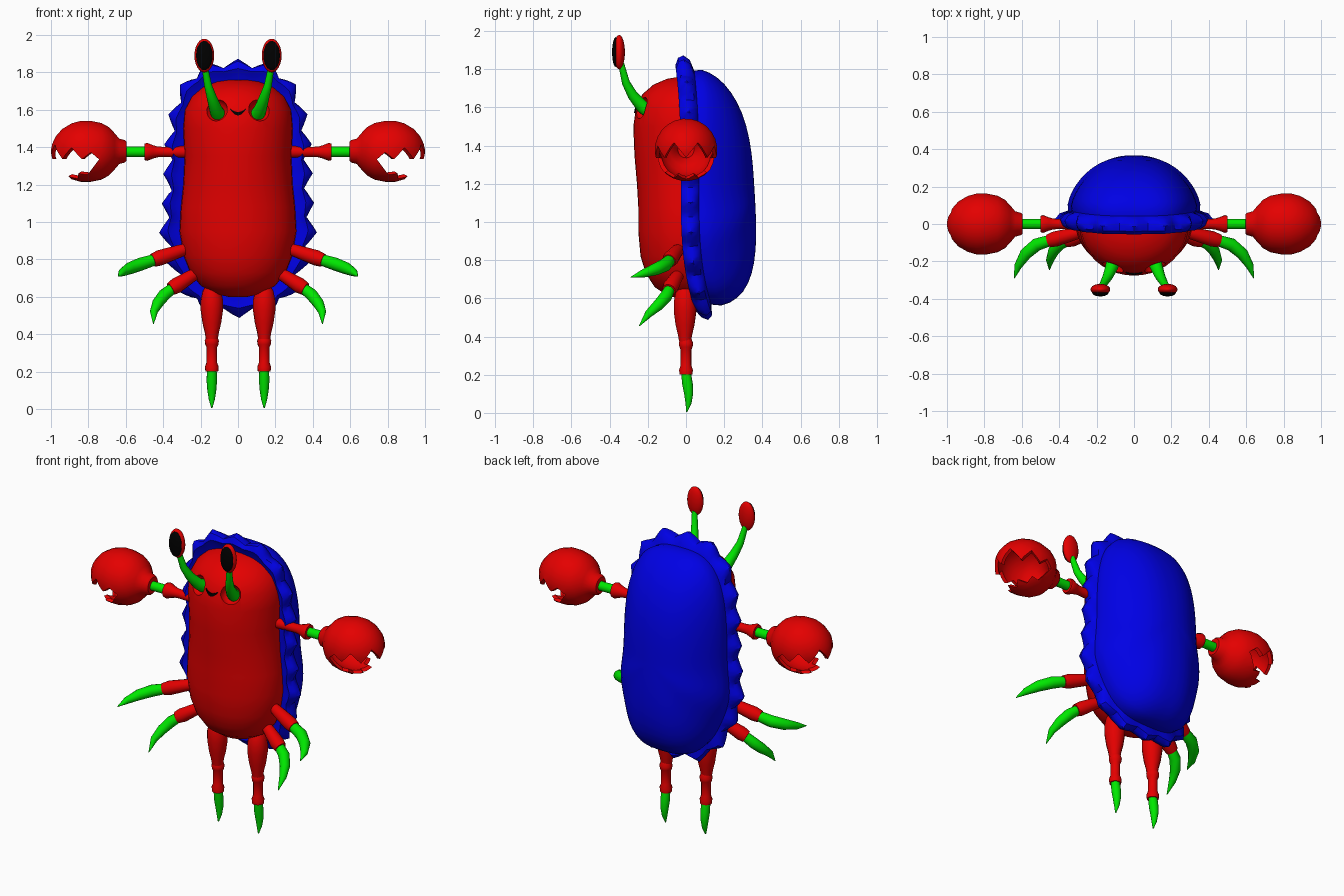
import bpy, bmesh, math
from mathutils import Vector

if "Cube" in bpy.data.objects:
    bpy.data.objects.remove(bpy.data.objects["Cube"])


def material(name, rgb):
    m = bpy.data.materials.new(name)
    m.diffuse_color = (*rgb, 1)
    m.use_nodes = True
    m.node_tree.nodes["Principled BSDF"].inputs["Base Color"].default_value = m.diffuse_color
    return m


RED = material("red", (0.78, 0, 0))
BLUE = material("blue", (0, 0, 0.78))
GREEN = material("green", (0, 0.8, 0))
BLACK = material("black", (0, 0, 0))


def make(name, verts, faces, mat, angle=40):
    me = bpy.data.meshes.new(name)
    me.from_pydata([tuple(v) for v in verts], [], faces)
    bm = bmesh.new()
    bm.from_mesh(me)
    bmesh.ops.recalc_face_normals(bm, faces=bm.faces)
    bm.to_mesh(me)
    bm.free()
    ob = bpy.data.objects.new(name, me)
    bpy.context.collection.objects.link(ob)
    me.materials.append(mat)
    smooth(ob, angle)
    return ob


def activate(ob):
    bpy.ops.object.select_all(action='DESELECT')
    ob.select_set(True)
    bpy.context.view_layer.objects.active = ob


def smooth(ob, angle=40):
    activate(ob)
    bpy.ops.object.shade_smooth_by_angle(angle=math.radians(angle))


def skin(name, rings, mat, angle=40):
    """Bridge a list of equal-sized rings and cap both ends."""
    n = len(rings[0])
    verts = [p for r in rings for p in r]
    faces = [(i * n + j, i * n + (j + 1) % n, (i + 1) * n + (j + 1) % n, (i + 1) * n + j)
             for i in range(len(rings) - 1) for j in range(n)]
    faces += [tuple(range(n)), tuple(range(len(verts) - n, len(verts)))]
    return make(name, verts, faces, mat, angle)


def tube(name, pts, radii, mat, side=1, sides=14, angle=40):
    """Round tube of varying radius along a path, mirrored in x by side."""
    pts = [Vector((p[0] * side, p[1], p[2])) for p in pts]
    rings = []
    for i, p in enumerate(pts):
        t = (pts[min(i + 1, len(pts) - 1)] - pts[max(i - 1, 0)]).normalized()
        u = t.cross(Vector((0.05, 1, 0.1))).normalized()
        v = t.cross(u)
        rings.append([p + radii[i] * (u * math.cos(a) + v * math.sin(a))
                      for a in (2 * math.pi * k / sides for k in range(sides))])
    return skin(name, rings, mat, angle)


def ellipsoid(name, loc, size, mat):
    bpy.ops.mesh.primitive_uv_sphere_add(segments=20, ring_count=12, location=loc)
    ob = bpy.context.object
    ob.name = name
    ob.scale = size
    ob.data.materials.append(mat)
    smooth(ob, 60)
    return ob


def cut(ob, cutter):
    cutter.hide_render = True
    m = ob.modifiers.new("cut", 'BOOLEAN')
    m.operation, m.solver, m.object = 'DIFFERENCE', 'EXACT', cutter
    activate(ob)
    bpy.ops.object.modifier_apply(modifier=m.name)
    bpy.data.objects.remove(cutter)
    smooth(ob)


# Body: stacked ellipses (z, half width, front depth)
BODY = [(0.60, 0.05, 0.04), (0.615, 0.12, 0.10), (0.66, 0.20, 0.165), (0.73, 0.255, 0.21),
        (0.82, 0.29, 0.238), (0.95, 0.312, 0.25), (1.08, 0.305, 0.25), (1.2, 0.292, 0.257),
        (1.35, 0.285, 0.27), (1.5, 0.293, 0.276), (1.6, 0.285, 0.262), (1.67, 0.248, 0.228),
        (1.72, 0.19, 0.17), (1.75, 0.115, 0.10), (1.76, 0.05, 0.04)]


def body_front(x, z):
    for (z0, a0, b0), (z1, a1, b1) in zip(BODY, BODY[1:]):
        if z0 <= z <= z1:
            t = (z - z0) / (z1 - z0)
            a, b = a0 + t * (a1 - a0), b0 + t * (b1 - b0)
            return -b * math.sqrt(1 - (x / a) ** 2)


rings = []
for z, a, b in BODY:
    ang = [2 * math.pi * k / 40 for k in range(40)]
    rings.append([(a * math.cos(t), (b if math.sin(t) < 0 else min(b, 0.1)) * math.sin(t), z)
                  for t in ang])
body = skin("body", rings, RED, 50)

# Eye sockets hollowed out of the body
for s in (-1, 1):
    cut(body, ellipsoid("socket_cutter", (0.115 * s, -0.24, 1.6), (0.06, 0.06, 0.06), RED))

# Smile: thin crescent plate
verts, n = [], 10
for off in (0.003, -0.006):
    for i in range(n + 1):
        x = -0.042 + 0.084 * i / n
        c = 1 - (x / 0.042) ** 2
        for z in (1.607 - 0.018 * c, 1.603 - 0.033 * c):
            verts.append((x, body_front(x, z) + off, z))
m = 2 * (n + 1)
faces = []
for i in range(0, 2 * n, 2):
    faces += [(i, i + 1, i + 3, i + 2), (m + i, m + i + 2, m + i + 3, m + i + 1),
              (i, i + 2, m + i + 2, m + i), (i + 1, m + i + 1, m + i + 3, i + 3)]
make("smile", verts, faces, BLACK)

# Shell outline: superellipse resampled to even spacing
SPIKES, PER, P, CZ = 22, 6, 3.0, 1.18
dense = []
for i in range(2001):
    t = math.pi / 2 + 2 * math.pi * i / 2000
    c, s = math.cos(t), math.sin(t)
    dense.append(Vector((0.352 * math.copysign(abs(c) ** (2 / P), c),
                         0.645 * math.copysign(abs(s) ** (2 / P), s))))
length = [0]
for p, q in zip(dense, dense[1:]):
    length.append(length[-1] + (q - p).length)
outline, j = [], 0
for k in range(SPIKES * PER):
    while length[j] < length[-1] * k / (SPIKES * PER):
        j += 1
    outline.append(dense[j])


def shell_ring(k, dy, spike, dome=0):
    ring = []
    for i, p in enumerate(outline):
        g = Vector((math.copysign(abs(p.x / 0.352) ** (P - 1), p.x) / 0.352,
                    math.copysign(abs(p.y / 0.645) ** (P - 1), p.y) / 0.645)).normalized()
        h = abs(1 - 2 * (i % PER) / PER)
        wide = 1 + 0.07 * math.exp(-((p.y + 0.25) / 0.15) ** 2)
        q = p * k + g * spike * h
        bend = 0.018 - (0.11 if q.y > 0 else 0.28) * q.y ** 3
        depth = 0.295 - 0.06 * (q.y + 0.08)
        y = bend + dy + dome * depth * (1 - 0.3 * (q.x / 0.34) ** 2)
        ring.append((q.x * wide, y, CZ + q.y))
    return ring


# Shell: scalloped rim, then a domed back
rings = [shell_ring(0.5, 0, 0), shell_ring(0.88, -0.015, 0), shell_ring(0.97, -0.045, 0.015),
         shell_ring(1, -0.025, 0.035), shell_ring(1, 0.005, 0.048), shell_ring(0.99, 0.035, 0.03),
         shell_ring(0.95, 0.05, 0)]
for i in range(1, 13):
    s = math.cos(math.pi / 2 * i / 12.3)
    rings.append(shell_ring(0.965 * s, 0.05, 0, math.sqrt(1 - s ** 3)))
skin("shell", rings, BLUE, 45)

for s in (-1, 1):
    # Arm with flared cuff, then wrist
    xs = [0.26, 0.3, 0.40, 0.43, 0.455, 0.485, 0.50]
    tube("arm", [(x, 0, 1.375) for x in xs],
         [0.032, 0.031, 0.027, 0.029, 0.036, 0.048, 0.044], RED, s)
    tube("wrist", [(0.48, 0, 1.375), (0.603, 0, 1.375)], [0.028, 0.028], GREEN, s)

    # Hollow claw with a toothed mouth
    prof = [(0.595, 0.05), (0.605, 0.06), (0.635, 0.068), (0.66, 0.098), (0.69, 0.13),
            (0.73, 0.152), (0.79, 0.164), (0.84, 0.164), (0.89, 0.15), (0.94, 0.12),
            (0.975, 0.08), (0.993, 0.04), (1.0, 0.008)]
    claw = tube("claw", [(x, 0, 1.378) for x, r in prof], [r for x, r in prof], RED, s, 24)
    sol = claw.modifiers.new("thickness", 'SOLIDIFY')
    sol.thickness, sol.offset = 0.02, -1
    activate(claw)
    bpy.ops.object.modifier_apply(modifier=sol.name)
    N = 12
    verts = [(0.745 * s, 0, 1.335)]
    for i in range(N + 1):
        t = math.radians(-90 + 180 * i / N)
        f, zig = max(0, math.cos(t)) ** 0.3, 1 if i % 2 else -1
        x, y = s * (0.74 + 0.4 * math.cos(t)), 0.4 * math.sin(t)
        verts += [(x, y, 1.338 + f * (0.065 + 0.065 * zig)),
                  (x, y, 1.332 - f * (0.27 - 0.06 * zig))]
    faces = [(0, 1, 2), (0, 2 * N + 2, 2 * N + 1)]
    for i in range(N):
        a = 1 + 2 * i
        faces += [(0, a + 2, a), (0, a + 1, a + 3), (a, a + 2, a + 3), (a, a + 3, a + 1)]
    cut(claw, make("mouth_cutter", verts, faces, RED))

    # Walking legs
    leg = [(0.66, 0.034), (0.63, 0.05), (0.58, 0.06), (0.53, 0.06), (0.46, 0.05),
           (0.41, 0.038), (0.375, 0.032)]
    tube("thigh", [(0.14, -0.005, z) for z, r in leg], [r for z, r in leg], RED, s)
    leg = [(0.39, 0.028), (0.365, 0.038), (0.345, 0.035), (0.33, 0.028), (0.25, 0.028),
           (0.225, 0.037), (0.20, 0.034)]
    tube("shin", [(0.14, 0, z) for z, r in leg], [r for z, r in leg], RED, s)
    tube("foot", [(0.14, 0, 0.21), (0.14, 0.008, 0.15), (0.14, 0.014, 0.1),
                  (0.14, 0.013, 0.05), (0.14, 0.004, 0.005)],
         [0.026, 0.028, 0.024, 0.016, 0.003], GREEN, s)

    # Side legs
    tube("upper_side_leg", [(0.25, -0.03, 0.865), (0.31, -0.05, 0.845), (0.42, -0.08, 0.808),
                            (0.455, -0.09, 0.795)], [0.026, 0.034, 0.042, 0.036], RED, s)
    tube("upper_side_claw", [(0.44, -0.085, 0.80), (0.52, -0.11, 0.775), (0.58, -0.16, 0.752),
                             (0.62, -0.225, 0.73), (0.64, -0.29, 0.71)],
         [0.03, 0.035, 0.032, 0.021, 0.002], GREEN, s)
    tube("lower_side_leg", [(0.20, -0.03, 0.735), (0.25, -0.05, 0.71), (0.33, -0.08, 0.66),
                            (0.36, -0.09, 0.642)], [0.026, 0.034, 0.042, 0.036], RED, s)
    tube("lower_side_claw", [(0.345, -0.085, 0.65), (0.395, -0.105, 0.61), (0.43, -0.145, 0.565),
                             (0.45, -0.195, 0.52), (0.452, -0.245, 0.455)],
         [0.028, 0.033, 0.03, 0.021, 0.002], GREEN, s)

    # Eye stalk, eye and pupil
    tube("eye_stalk", [(0.105, -0.185, 1.575), (0.12, -0.23, 1.605), (0.14, -0.28, 1.665),
                       (0.16, -0.315, 1.73), (0.178, -0.34, 1.83)],
         [0.04, 0.034, 0.027, 0.021, 0.016], GREEN, s)
    ellipsoid("eye", (0.18 * s, -0.35, 1.89), (0.053, 0.03, 0.09), RED)
    ellipsoid("pupil", (0.18 * s, -0.368, 1.89), (0.044, 0.019, 0.078), BLACK)
